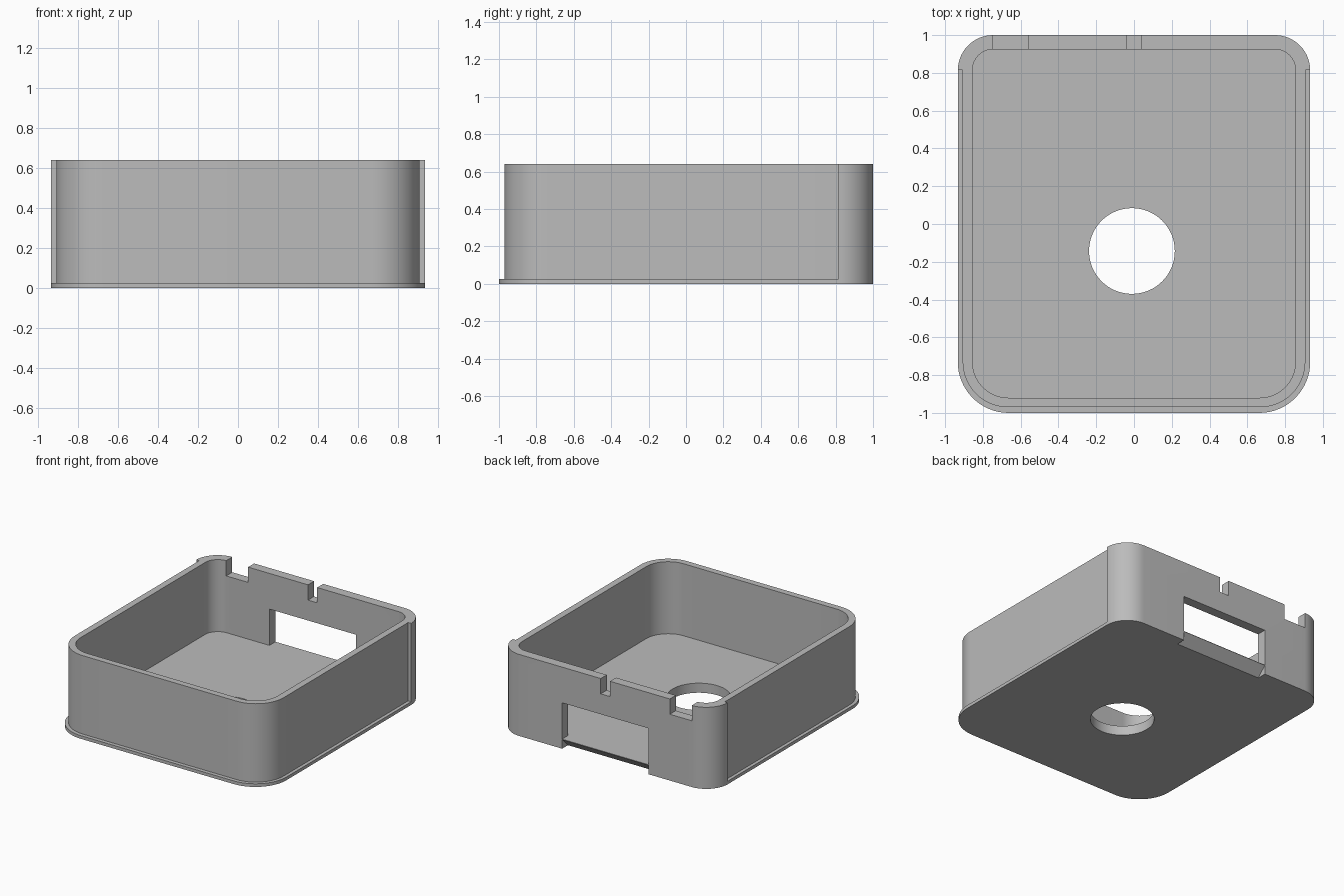
import bpy, math

if "Cube" in bpy.data.objects:
    bpy.data.objects.remove(bpy.data.objects["Cube"], do_unlink=True)

HEIGHT, FLOOR, LIP = 0.64, 0.075, 0.025
BACK_CORNER = 0.815      # where the back corner pillars begin

grey = bpy.data.materials.new("matte_grey")
grey.use_nodes = True
colour = (0.5, 0.5, 0.5, 1)
grey.diffuse_color = colour
grey.node_tree.nodes["Principled BSDF"].inputs["Base Color"].default_value = colour


def prism(name, outline, low, high, axis="z"):
    """Extrude a counter-clockwise outline along z, or a (y, z) outline along x."""
    place = (lambda a, b, h: (a, b, h)) if axis == "z" else (lambda a, b, h: (h, a, b))
    n = len(outline)
    verts = [place(a, b, h) for h in (low, high) for a, b in outline]
    faces = [tuple(reversed(range(n))), tuple(range(n, 2 * n))]
    faces += [(i, (i + 1) % n, n + (i + 1) % n, n + i) for i in range(n)]
    mesh = bpy.data.meshes.new(name)
    mesh.from_pydata(verts, [], faces)
    mesh.materials.append(grey)
    obj = bpy.data.objects.new(name, mesh)
    bpy.context.collection.objects.link(obj)
    return obj


def box(name, x0, x1, y0, y1, z0, z1):
    return prism(name, [(x0, y0), (x1, y0), (x1, y1), (x0, y1)], z0, z1)


def rounded(half, front, back, r_front, r_back, steps=16):
    """Rectangle outline with separate front and back corner radii."""
    points = []
    corners = [(1, 1, r_back), (-1, 1, r_back), (-1, -1, r_front), (1, -1, r_front)]
    for k, (sx, sy, r) in enumerate(corners):
        cx = sx * (half - r)
        cy = back - r if sy > 0 else front + r
        for i in range(steps + 1):
            a = math.pi / 2 * (k + i / steps)
            points.append((cx + r * math.cos(a), cy + r * math.sin(a)))
    return points


def cut(target, cutter):
    """Subtract the cutter for good and remove it."""
    mod = target.modifiers.new("cut", "BOOLEAN")
    mod.operation, mod.solver, mod.object = "DIFFERENCE", "EXACT", cutter
    bpy.context.view_layer.update()
    graph = bpy.context.evaluated_depsgraph_get()
    mesh = bpy.data.meshes.new_from_object(target.evaluated_get(graph))
    target.modifiers.clear()
    target.data = mesh
    bpy.data.objects.remove(cutter, do_unlink=True)


# Solid block with rounded corners
case = prism("open_case", rounded(0.933, -1, 1, 0.27, 0.187), 0, HEIGHT)

# Step around the front and sides that leaves a thin lip at the bottom
rebate = box("rebate", -1.2, 1.2, -1.2, BACK_CORNER, LIP, 1)
cut(rebate, prism("wall_plan", rounded(0.907, -0.97, 1.5, 0.24, 0.1), -0.1, 1.2))
cut(case, rebate)

# Interior
cut(case, prism("cavity", rounded(0.855, -0.92, 0.925, 0.19, 0.11), FLOOR, 1))

# Round hole through the floor
circle = [(-0.011 + 0.227 * math.cos(math.tau * i / 64),
           -0.143 + 0.227 * math.sin(math.tau * i / 64)) for i in range(64)]
cut(case, prism("hole", circle, -0.1, 0.2))

# Port opening in the back wall, with a sloped underside on its sill
cut(case, box("port", -0.375, 0.375, 0.85, 1.1, FLOOR, 0.36))
slope = [(0.918, -0.01), (1.1, -0.01), (1.1, 0.172)]
cut(case, prism("sill_slope", slope, -0.375, 0.375, axis="x"))

# Notches in the back rim
for x0, x1 in ((-0.75, -0.56), (-0.04, 0.04)):
    cut(case, box("notch", x0, x1, 0.88, 1.1, HEIGHT - 0.12, 1))

# Smooth corners, sharp edges
case.data.name = "open_case"
bpy.ops.object.select_all(action="DESELECT")
case.select_set(True)
bpy.context.view_layer.objects.active = case
bpy.ops.object.shade_smooth_by_angle(angle=math.radians(30))
